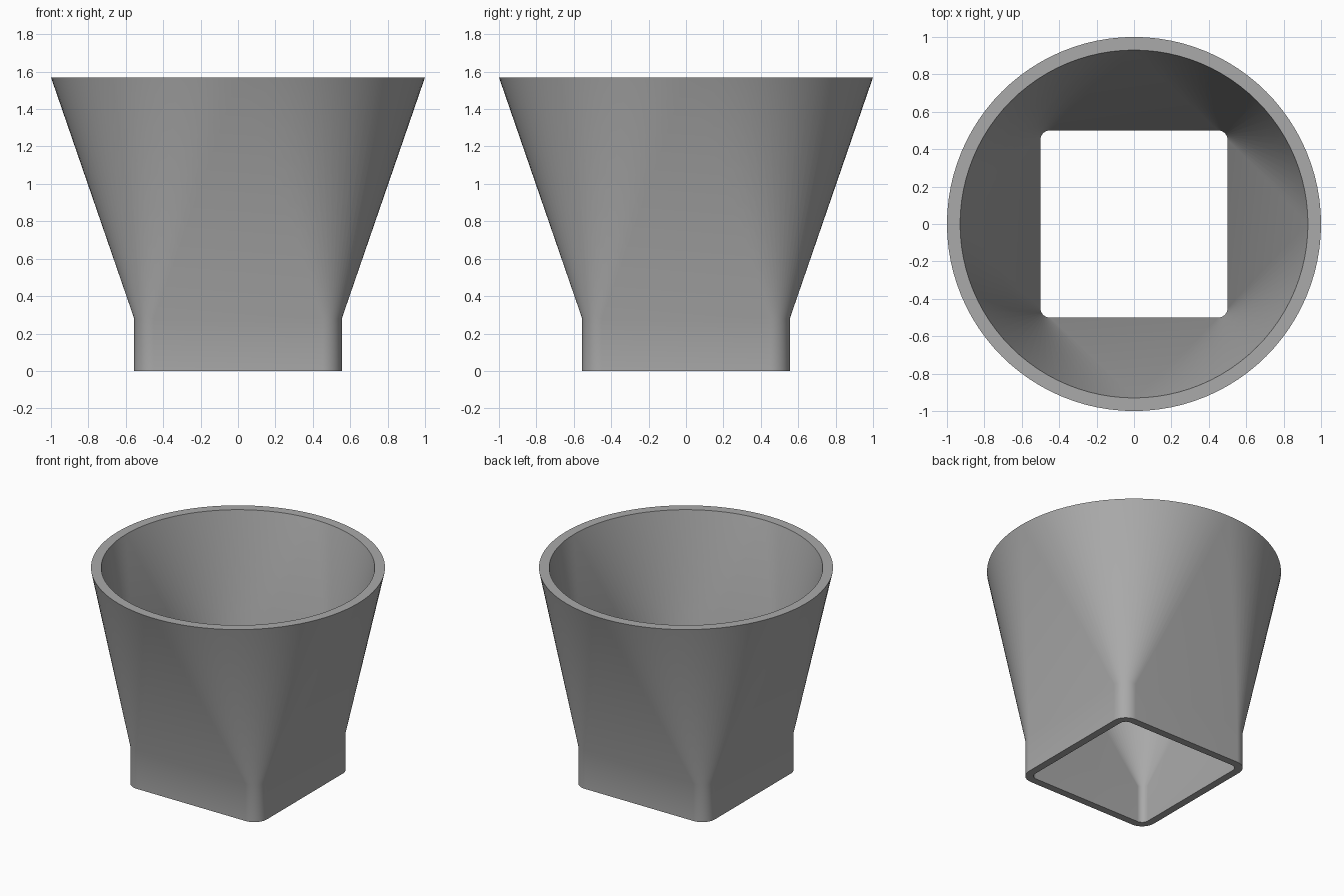
import bpy
import bmesh
from math import sin, cos, pi, radians

HEIGHT, COLLAR = 1.57, 0.28   # total height, top of the straight square collar
STEPS = 24                    # segments per quarter turn

cube = bpy.data.objects.get("Cube")
if cube:
    bpy.data.objects.remove(cube, do_unlink=True)

grey = bpy.data.materials.new("plain grey")
grey.use_nodes = True
colour = (0.4, 0.4, 0.4, 1)
grey.diffuse_color = colour
grey.node_tree.nodes["Principled BSDF"].inputs["Base Color"].default_value = colour


def ring(bm, half, radius, z):
    """Rounded square loop; a circle when the radius equals the half width."""
    verts = []
    c = half - radius
    for q in range(4):
        mid = (q + 0.5) * pi / 2
        cx, cy = c * (1 if cos(mid) > 0 else -1), c * (1 if sin(mid) > 0 else -1)
        for i in range(STEPS + 1):
            a = (q + i / STEPS) * pi / 2
            verts.append(bm.verts.new((cx + radius * cos(a), cy + radius * sin(a), z)))
    return verts


def bridge(bm, a, b):
    n = len(a)
    for i in range(n):
        j = (i + 1) % n
        bm.faces.new((a[i], a[j], b[j], b[i]))


bm = bmesh.new()

# Outer skin: square foot, square collar top, round mouth
outer = [ring(bm, 0.555, 0.105, 0), ring(bm, 0.555, 0.105, COLLAR), ring(bm, 1, 1, HEIGHT)]
# Inner skin: same shape, set in by the wall thickness
inner = [ring(bm, 0.5, 0.05, 0), ring(bm, 0.5, 0.05, COLLAR), ring(bm, 0.93, 0.93, HEIGHT)]

for skin in (outer, inner):
    for low, high in zip(skin, skin[1:]):
        bridge(bm, low, high)

# Mouth rim and foot rim
bridge(bm, outer[2], inner[2])
bridge(bm, inner[0], outer[0])

# Collapse the doubled mouth points so each flat side becomes a triangle
bmesh.ops.remove_doubles(bm, verts=bm.verts[:], dist=0.0005)
bmesh.ops.recalc_face_normals(bm, faces=bm.faces[:])

mesh = bpy.data.meshes.new("square_to_round_adapter")
bm.to_mesh(mesh)
bm.free()
mesh.materials.append(grey)
adapter = bpy.data.objects.new("square_to_round_adapter", mesh)
bpy.context.collection.objects.link(adapter)

bpy.ops.object.select_all(action="DESELECT")
adapter.select_set(True)
bpy.context.view_layer.objects.active = adapter
bpy.ops.object.shade_smooth_by_angle(angle=radians(30))
